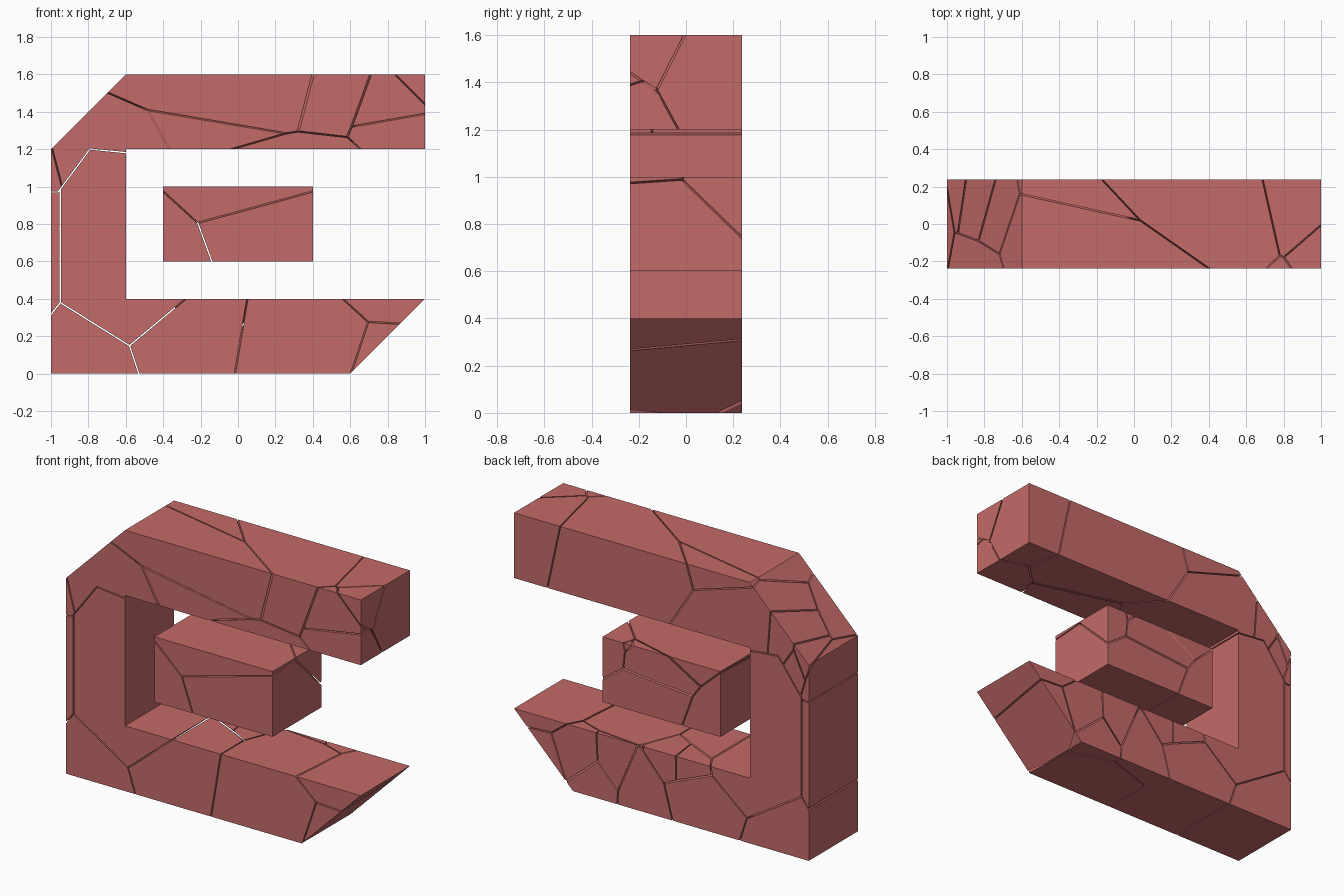
import bpy, bmesh, random
from mathutils import Vector

random.seed(4)
cube = bpy.data.objects.get("Cube")
if cube:
    bpy.data.objects.remove(cube, do_unlink=True)

HALF_DEPTH = 0.238
GAP = 0.0035      # half the width of a crack

red = bpy.data.materials.new("dusty_red")
red.use_nodes = True
colour = (0.55, 0.145, 0.14, 1)
red.diffuse_color = colour
red.node_tree.nodes["Principled BSDF"].inputs["Base Color"].default_value = colour


def prism(profile):
    """Extrude an x-z outline through the full depth."""
    bm = bmesh.new()
    face = bm.faces.new([bm.verts.new((x, -HALF_DEPTH, z)) for x, z in profile])
    ext = bmesh.ops.extrude_face_region(bm, geom=[face])
    verts = [v for v in ext["geom"] if isinstance(v, bmesh.types.BMVert)]
    bmesh.ops.translate(bm, verts=verts, vec=(0, 2 * HALF_DEPTH, 0))
    bmesh.ops.recalc_face_normals(bm, faces=bm.faces[:])
    return bm


def weighted_sites(chunks, shards):
    """Big chunk centres, plus clusters of small shards with a fitted weight."""
    big = [(Vector(c), 0.0) for c in chunks]
    small = []
    for centre, spread, radius, count in shards:
        for _ in range(count):
            p = Vector(centre) + Vector([random.uniform(-s, s) for s in spread])
            near = min((p - c).length for c, _ in big)
            small.append((p, radius ** 2 - (near - radius) ** 2))
    return big + small


def fracture(name, profile, chunks, shards):
    """Split a solid into the cells around its sites, leaving thin cracks."""
    sites = weighted_sites(chunks, shards)
    solid = prism(profile)
    number = 0
    for i, (p, wp) in enumerate(sites):
        bm = solid.copy()
        for j, (q, wq) in enumerate(sites):
            if i == j or not bm.faces:
                continue
            d = q - p
            n = d.normalized()
            co = (p + q) / 2 + n * ((wp - wq) / (2 * d.length) - GAP)
            cut = bmesh.ops.bisect_plane(
                bm, geom=bm.verts[:] + bm.edges[:] + bm.faces[:], dist=1e-5,
                plane_co=co, plane_no=n, clear_outer=True)
            edges = [e for e in cut["geom_cut"]
                     if isinstance(e, bmesh.types.BMEdge) and e.is_boundary]
            if edges:
                bmesh.ops.holes_fill(bm, edges=edges, sides=0)
        if bm.faces:
            number += 1
            bmesh.ops.recalc_face_normals(bm, faces=bm.faces[:])
            mesh = bpy.data.meshes.new(f"{name}_piece_{number}")
            bm.to_mesh(mesh)
            mesh.materials.append(red)
            obj = bpy.data.objects.new(mesh.name, mesh)
            bpy.context.collection.objects.link(obj)
        bm.free()
    solid.free()


# Column and lower arm with its slanted tip
fracture(
    "lower_arm",
    [(-1, 0), (0.6, 0), (1, 0.4), (-0.6, 0.4), (-0.6, 1.178),
     (-0.79, 1.197), (-0.96, 0.968), (-1, 0.968)],
    [(-1.371, 0, 0.425), (-0.529, 0, 0.425), (-0.805, 0, -0.018),
     (-0.3, 0, 0.15), (0.3, 0, 0.05), (0.853, 0.03, -0.134),
     (0.9, -0.05, 0.71)],
    [((-0.14, 0.22, 0.38), (0.1, 0.03, 0.03), 0.03, 4),
     ((0.3, 0.22, 0.02), (0.1, 0.03, 0.03), 0.03, 4)])

# Upper arm with its chamfered corner
fracture(
    "upper_arm",
    [(-1, 0.975), (-0.963, 0.975), (-0.793, 1.204), (-0.6, 1.185),
     (-0.6, 1.2), (1, 1.2), (1, 1.6), (-0.6, 1.6), (-1, 1.2)],
    [(-1.606, 0, 1.22), (-0.5, 0, 1.95), (-0.443, 0.26, 1.95),
     (-0.08, 0.6, 1.84), (1.075, 0.86, 2.09), (1.55, 0.31, 2.37),
     (-0.244, 0, 0.41)],
    [((-0.75, -0.21, 1.36), (0.04, 0.03, 0.12), 0.04, 6),
     ((-0.65, 0.19, 1.54), (0.08, 0.04, 0.04), 0.04, 5),
     ((0.75, -0.23, 1.52), (0.03, 0.02, 0.05), 0.025, 4)])

# Floating middle block
fracture(
    "middle_block",
    [(-0.4, 0.6), (0.4, 0.6), (0.4, 1), (-0.4, 1)],
    [(0.1, 0, 0.75), (-0.42, 0, 0.56), (0.02, -0.02, 1.043)],
    [((0.2, 0.21, 0.96), (0.18, 0.03, 0.03), 0.035, 7)])
